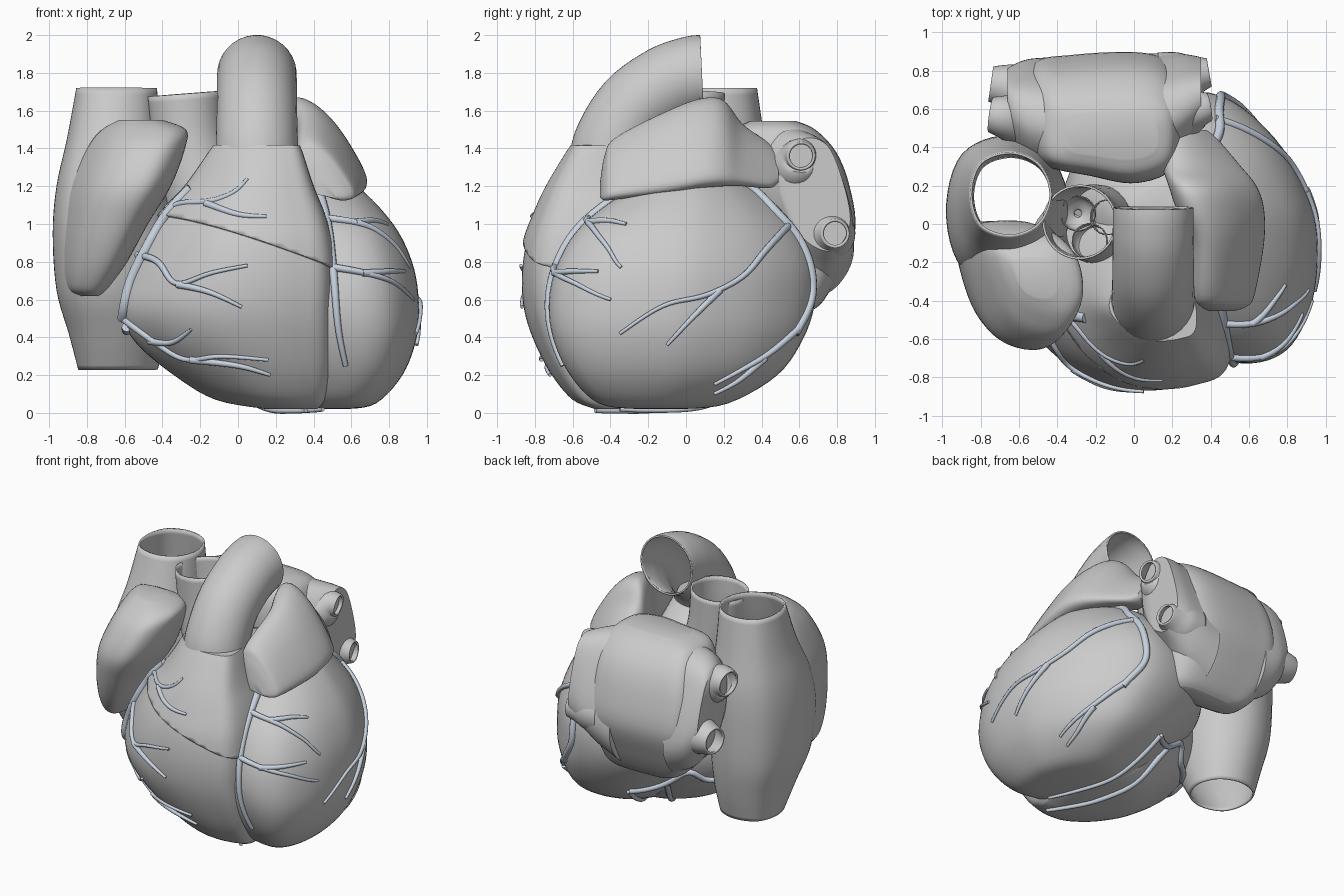
import bpy, bmesh, math
from mathutils import Vector
from mathutils.bvhtree import BVHTree

if "Cube" in bpy.data.objects:
    bpy.data.objects.remove(bpy.data.objects["Cube"])

vessel_mat = bpy.data.materials.new("vessel_blue_grey")
vessel_mat.diffuse_color = (0.58, 0.65, 0.74, 1)
vessel_mat.use_nodes = True
vessel_mat.node_tree.nodes["Principled BSDF"].inputs["Base Color"].default_value = vessel_mat.diffuse_color


def spline(pts, n, closed=False):
    """Catmull-Rom through tuples of any length, n steps per span."""
    k, out = len(pts), []
    for i in range(k if closed else k - 1):
        if closed:
            p = [pts[(i + j) % k] for j in (-1, 0, 1, 2)]
        else:
            p = [pts[min(max(i + j, 0), k - 1)] for j in (-1, 0, 1, 2)]
        for s in range(n):
            t = s / n
            out.append(tuple(0.5 * (2 * b + (c - a) * t + (2 * a - 5 * b + 4 * c - d) * t * t
                                    + (3 * b - a - 3 * c + d) * t ** 3) for a, b, c, d in zip(*p)))
    if not closed:
        out.append(tuple(pts[-1]))
    return out


def skin(name, rings, caps=True, wall=0, mat=None):
    """Mesh from a stack of equal closed rings."""
    bm = bmesh.new()
    rows = [[bm.verts.new(p) for p in r] for r in rings]
    for a, b in zip(rows, rows[1:]):
        for i in range(len(a)):
            j = (i + 1) % len(a)
            bm.faces.new((a[i], a[j], b[j], b[i]))
    if caps:
        bm.faces.new(rows[0][::-1])
        bm.faces.new(rows[-1])
    bmesh.ops.recalc_face_normals(bm, faces=bm.faces)
    return finish(name, bm, wall, mat)


def finish(name, bm, wall=0, mat=None):
    me = bpy.data.meshes.new(name)
    bm.to_mesh(me)
    bm.free()
    ob = bpy.data.objects.new(name, me)
    bpy.context.collection.objects.link(ob)
    if mat:
        me.materials.append(mat)
    bpy.ops.object.select_all(action='DESELECT')
    bpy.context.view_layer.objects.active = ob
    ob.select_set(True)
    bpy.ops.object.shade_smooth_by_angle(angle=math.radians(45))
    if wall:
        m = ob.modifiers.new("wall", 'SOLIDIFY')
        m.thickness, m.offset = wall, 0
    return ob


AXES = {'x': lambda a, b, h: (h, a, b), 'y': lambda a, b, h: (a, h, b), 'z': lambda a, b, h: (a, b, h)}


def loft(name, plan, levels, axis='z', **kw):
    """Levels are (height, a0, a1, b0, b1): the plan fitted to a box at each height."""
    loop, rings = spline(plan, 6, True), []
    for h, a0, a1, b0, b1 in spline(levels, 5):
        rings.append([AXES[axis]((a0 + a1) / 2 + u * (a1 - a0) / 2, (b0 + b1) / 2 + v * (b1 - b0) / 2, h)
                      for u, v in loop])
    return skin(name, rings, **kw)


def tube(name, pts, sides=32, steps=5, **kw):
    """Points are (x, y, z, radius)."""
    path = spline(pts, steps) if steps > 1 else pts
    P = [Vector(p[:3]) for p in path]
    n, rings = Vector((1, 0.13, 0.07)), []
    for i, p in enumerate(P):
        t = (P[min(i + 1, len(P) - 1)] - P[max(i - 1, 0)]).normalized()
        n = (n - t * n.dot(t)).normalized()
        b = t.cross(n)
        rings.append([p + path[i][3] * (n * math.cos(a) + b * math.sin(a))
                      for a in (2 * math.pi * k / sides for k in range(sides))])
    return skin(name, rings, **kw)


# Ventricles
lv = loft("left_ventricle",
          [(.15, 1), (.65, .68), (.95, .17), (1, -.25), (.92, -.65), (.7, -.94), (.3, -1),
           (-.4, -.8), (-.9, -.3), (-1, .3), (-.55, .85)],
          [(.02, .4, .58, -.25, -.02), (.05, .18, .73, -.46, .22), (.2, 0, .87, -.61, .48),
           (.4, -.2, .945, -.7, .62), (.6, -.35, .955, -.72, .68), (.8, -.35, .92, -.67, .67),
           (1, -.3, .82, -.54, .57), (1.2, -.15, .63, -.27, .36), (1.28, 0, .45, -.1, .2)])
rv = loft("right_ventricle",
          [(-1, -.1), (-.75, -.58), (-.3, -.9), (.15, -1), (.65, -.94), (.97, -.74), (.95, 0),
           (.6, .8), (0, 1), (-.7, .6)],
          [(.02, .15, .42, -.48, -.15), (.07, -.12, .46, -.6, .1), (.2, -.34, .49, -.71, .22),
           (.37, -.54, .5, -.8, .29), (.54, -.625, .5, -.855, .32), (.72, -.585, .5, -.868, .32),
           (.9, -.5, .48, -.845, .28), (1.05, -.4, .44, -.79, .2), (1.2, -.26, .38, -.72, .08),
           (1.4, -.12, .315, -.6, -.2)])

# Outflow cone: the upper right ventricle, cut on a slant and slightly inflated
bm = bmesh.new()
bm.from_mesh(rv.data)
bmesh.ops.bisect_plane(bm, geom=bm.verts[:] + bm.edges[:] + bm.faces[:], plane_co=(.48, -.7, .77),
                       plane_no=(.32, .1, .94), clear_inner=True)
bm.normal_update()
for v, nrm in [(v, v.normal.copy()) for v in bm.verts]:
    v.co += nrm * .01
cone = finish("outflow_cone", bm, .02)

# Great vessels
tube("pulmonary_trunk", [(.1, -.4, 1.25, .215), (.1, -.385, 1.41, .212), (.1, -.27, 1.61, .207),
                         (.1, -.1, 1.735, .206), (.1, .03, 1.783, .205), (.1, .085, 1.79, .205)],
     caps=False, wall=.012)
tube("aorta", [(-.12, -.02, .9, .2), (-.2, 0, 1.2, .2), (-.26, .01, 1.45, .187), (-.283, .01, 1.69, .19)],
     caps=False, wall=.012)
for k in range(3):
    a = k * 2 * math.pi / 3 + .4
    x, y = -.22 + .09 * math.cos(a), .09 * math.sin(a)
    tube("aortic_valve_cusp", [(x, y, 1.1, .02), (x, y, 1.16, .085), (x, y, 1.28, .09)],
         sides=20, caps=False, wall=.006)

# Right atrium with both caval veins, and its appendage
loft("right_atrium_and_caval_veins",
     [(1, 0), (.71, .71), (0, 1), (-.75, .75), (-1, 0), (-.75, -.75), (0, -1), (.71, -.71)],
     [(.23, -.84, -.43, -.06, .35), (.42, -.89, -.39, -.17, .4), (.65, -.955, -.36, -.28, .44),
      (.95, -.975, -.34, -.32, .455), (1.2, -.955, -.36, -.27, .45), (1.45, -.9, -.41, -.15, .41),
      (1.72, -.85, -.435, -.06, .37)], caps=False, wall=.012)
loft("right_atrial_appendage",
     [(-1, .7), (-.65, -.4), (-.15, -.92), (.6, -1), (1, -.4), (.9, .5), (.4, 1), (-.6, 1)],
     [(.62, -.84, -.74, -.33, -.12), (.66, -.91, -.69, -.4, -.02), (.8, -.935, -.59, -.5, 0),
      (1, -.925, -.48, -.59, 0), (1.2, -.89, -.36, -.645, 0), (1.4, -.8, -.285, -.58, -.04),
      (1.5, -.72, -.28, -.48, -.1), (1.55, -.63, -.4, -.38, -.18)])

# Left atrium, appendage and four pulmonary veins
box_plan = [(1, .1), (.9, .7), (.5, 1), (-.4, .97), (-.9, .8), (-1, 0), (-.85, -.65), (-.2, -.88), (.4, -1), (.9, -.7)]
loft("left_atrium", box_plan,
     [(.55, -.3, .15, .52, .68), (.6, -.42, .2, .45, .73), (.75, -.53, .24, .36, .81), (.97, -.57, .27, .28, .89),
      (1.2, -.57, .27, .22, .86), (1.38, -.53, .25, .22, .79), (1.5, -.47, .2, .26, .68), (1.545, -.36, .12, .34, .58)])
# sloping shoulders that carry the veins, section in y and z
shoulder = [(.7, -.9), (1, -.45), (.75, .3), (.3, .9), (-.4, 1), (-.95, .6), (-1, 0), (-.5, -.7), (.2, -1)]
loft("left_vein_shoulder", shoulder,
     [(0, .25, .89, .62, 1.52), (.15, .31, .89, .7, 1.5), (.27, .42, .885, .8, 1.475), (.35, .51, .87, .86, 1.45)],
     axis='x')
loft("right_vein_shoulder", shoulder,
     [(-.42, .28, .87, .65, 1.5), (-.55, .34, .86, .72, 1.48), (-.63, .42, .83, .82, 1.44), (-.66, .48, .81, .88, 1.4)],
     axis='x')
for name, y, z, s in (("upper_left", .61, 1.36, 1), ("lower_left", .79, .95, 1),
                      ("upper_right", .57, 1.33, -1), ("lower_right", .73, .97, -1)):
    x0, x1 = (.15, .39) if s > 0 else (-.45, -.745)
    w = x1 - x0
    r = .068 if s > 0 else .085
    yi, zi = y - .05, z - .05 * (z > 1.1)
    tube(name + "_pulmonary_vein", [(x0, yi, zi, .15), (x0 + .45 * w, yi + .02, zi, .13),
                                    (x0 + .78 * w, y - .01, z, r + .02), (x1, y, z, r)],
         caps=False, wall=.015)
loft("left_atrial_appendage",
     [(-.8, .95), (-.3, 1), (.35, .4), (.98, -.7), (.7, -1), (0, -.8), (-.8, -.5), (-1, .2)],
     [(-.455, .4, .52, 1.14, 1.22), (-.43, .33, .59, 1.125, 1.36), (-.37, .3, .63, 1.13, 1.45),
      (-.1, .29, .68, 1.16, 1.585), (.08, .22, .68, 1.19, 1.65), (.2, .18, .64, 1.2, 1.64),
      (.3, .15, .56, 1.2, 1.52), (.44, .15, .44, 1.19, 1.42), (.49, .2, .38, 1.22, 1.36)], axis='y')

# Coronary vessels: flat sketches projected onto the ventricles
verts, faces = [], []
for ob in (lv, rv, cone):
    o = len(verts)
    verts += [v.co.copy() for v in ob.data.vertices]
    faces += [[o + i for i in p.vertices] for p in ob.data.polygons]
bvh = BVHTree.FromPolygons(verts, faces)
VIEWS = {'front': ('y', -3, -.4), 'side': ('x', 3, .35), 'below': ('z', -3, .3)}


def artery(name, view, pts, r0, r1):
    axis, far, near = VIEWS[view]
    P = []
    for u, v in spline(pts, 8):
        start, end = Vector(AXES[axis](u, v, far)), Vector(AXES[axis](u, v, near))
        hit = bvh.ray_cast(start, (end - start).normalized())
        if hit[0] is None or (hit[0] - start).length > (end - start).length + .2:
            hit = bvh.find_nearest(end)
        P.append(hit[0] + (start - end).normalized() * .01)
    for _ in range(4):
        P = [P[0]] + [(a + 2 * b + c) / 4 for a, b, c in zip(P, P[1:], P[2:])] + [P[-1]]
    m = len(P) - 1
    tube(name, [(*p, r0 + (r1 - r0) * i / m) for i, p in enumerate(P)], sides=10, steps=1, mat=vessel_mat)


artery("right_coronary_artery", 'front', [(-.25, 1.19), (-.38, 1.05), (-.49, .86), (-.575, .68), (-.61, .5)], .028, .03)
artery("right_coronary_posterior", 'below', [(-.59, -.4), (-.58, -.2), (-.5, .02), (-.3, .22), (-.05, .3), (.15, .45)], .026, .02)
artery("posterior_descending_artery", 'below', [(-.05, .3), (.08, .05), (.22, -.25), (.36, -.48)], .022, .012)
artery("posterior_vein", 'below', [(.15, .45), (.25, .15), (.35, -.1), (.45, -.35)], .018, .01)
artery("anterior_descending_artery", 'front', [(.4, 1.26), (.47, 1.02), (.505, .75), (.53, .45), (.57, .25)], .028, .014)
artery("circumflex_artery", 'side', [(.05, 1.22), (.3, 1.22), (.48, 1.06), (.6, .92), (.665, .75), (.66, .58), (.58, .42)], .026, .022)
front_branches = [
    [(-.38, 1.07), (-.3, 1.11), (-.15, 1.12), (-.02, 1.17), (.05, 1.24)],
    [(-.17, 1.11), (0, 1.05), (.15, 1.04)],
    [(-.54, .84), (-.42, .8), (-.33, .68), (-.15, .74), (.05, .78)],
    [(-.32, .68), (-.15, .64), (.02, .56)],
    [(-.61, .5), (-.45, .38), (-.28, .28), (-.1, .3), (.16, .28)],
    [(-.47, .38), (-.35, .37), (-.25, .44)],
    [(-.25, .28), (0, .25), (.17, .2)],
    [(.48, 1.03), (.62, 1.01), (.73, .97), (.84, .88), (.91, .77)],
    [(.62, 1.01), (.72, 1.02), (.79, 1)],
    [(.51, .77), (.68, .74), (.83, .69), (.93, .6)],
    [(.66, .74), (.8, .75), (.88, .75)]]
side_branches = [
    [(.55, 1), (.42, .86), (.3, .72), (.1, .62), (-.12, .57), (-.35, .42)],
    [(.18, .65), (.03, .5), (-.1, .36)],
    [(.59, .44), (.45, .32), (.3, .23), (.15, .15)],
    [(.42, .29), (.28, .17), (.15, .1)]]
for view, group in (('front', front_branches), ('side', side_branches)):
    for pts in group:
        artery(view + "_coronary_branch", view, pts, .02, .009)
